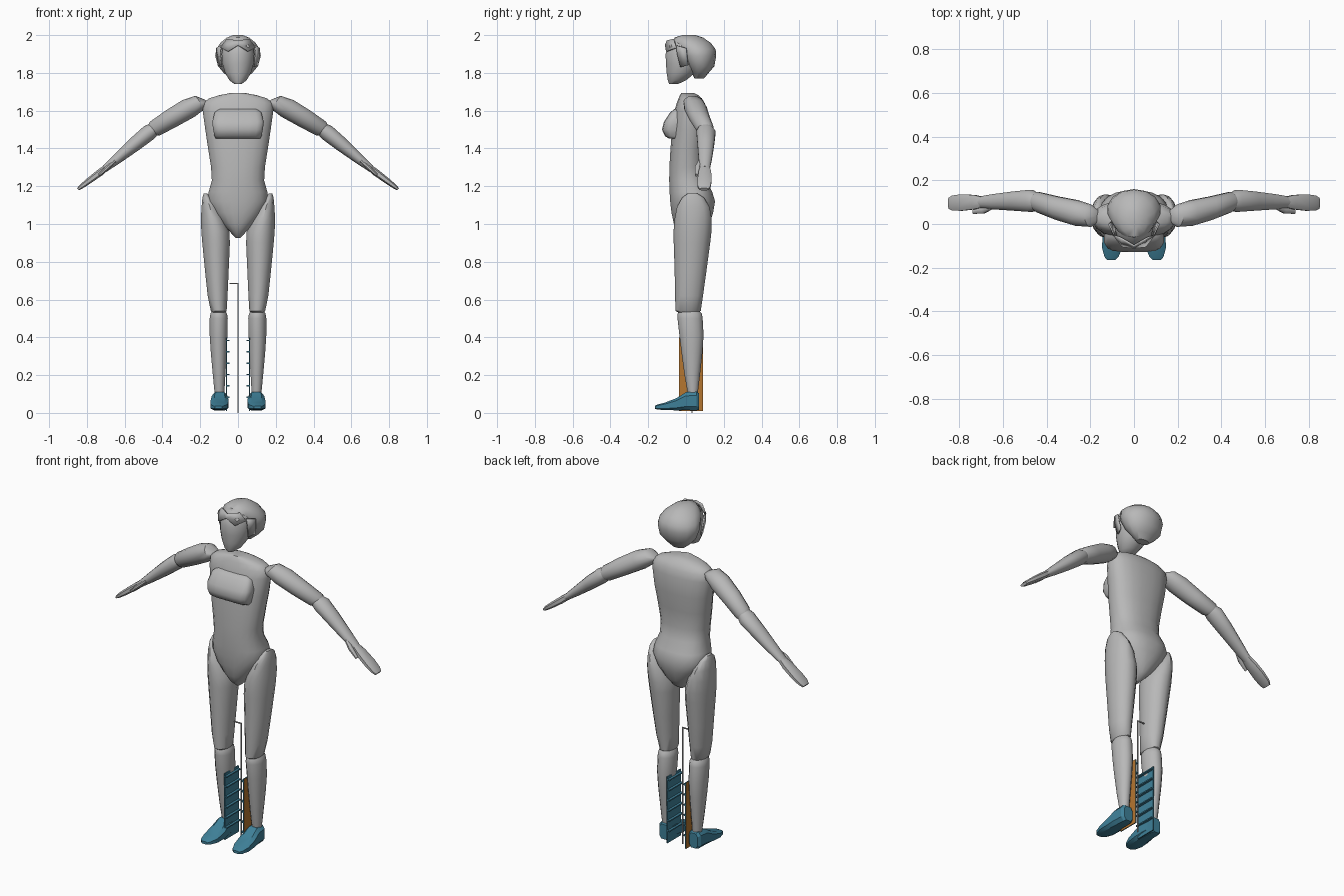
import bpy, bmesh, math
from mathutils import Vector


def material(name, rgb):
    m = bpy.data.materials.new(name)
    m.diffuse_color = (*rgb, 1)
    return m


GREY = material("light grey", (0.48, 0.48, 0.48))
TEAL = material("teal", (0.05, 0.22, 0.32))
ORANGE = material("orange brown", (0.46, 0.18, 0.03))
X, Y = Vector((1, 0, 0)), Vector((0, 1, 0))
SLANT = Vector((0.61, 0, 0.79))  # across the arm, seen from the front


def finish(name, bm, mats, mirror=False, angle=40):
    bmesh.ops.recalc_face_normals(bm, faces=bm.faces)
    me = bpy.data.meshes.new(name)
    bm.to_mesh(me)
    bm.free()
    ob = bpy.data.objects.new(name, me)
    bpy.context.collection.objects.link(ob)
    for m in mats:
        me.materials.append(m)
    if mirror:
        ob.modifiers.new("mirror", 'MIRROR')
    bpy.ops.object.select_all(action='DESELECT')
    ob.select_set(True)
    bpy.context.view_layer.objects.active = ob
    bpy.ops.object.shade_smooth_by_angle(angle=math.radians(angle))
    return ob


def loft(name, rings, mat, u=X, v=Y, n=14, power=1.0, mirror=False, angle=40):
    """Skin rings of (centre, half size along u, half size along v)."""
    bm = bmesh.new()
    loops = []
    for c, ru, rv in rings:
        loop = []
        for i in range(n):
            a = 2 * math.pi * (i + 0.5) / n
            cu, cv = math.cos(a), math.sin(a)
            cu = math.copysign(abs(cu) ** power, cu)
            cv = math.copysign(abs(cv) ** power, cv)
            loop.append(bm.verts.new(Vector(c) + u * ru * cu + v * rv * cv))
        loops.append(loop)
    for a, b in zip(loops, loops[1:]):
        for i in range(n):
            j = (i + 1) % n
            bm.faces.new((a[i], a[j], b[j], b[i]))
    bm.faces.new(loops[0])
    bm.faces.new(loops[-1])
    return finish(name, bm, [mat], mirror, angle)


def stack(name, rows, mat, **kw):
    """Upright loft from rows of (z, x centre, half width, front y, back y)."""
    rings = [((x, (f + b) / 2, z), w, (b - f) / 2) for z, x, w, f, b in rows]
    return loft(name, rings, mat, **kw)


def plate(name, points, mat, thick=0.008):
    """Mirrored flat lock of hair."""
    bm = bmesh.new()
    bm.faces.new([bm.verts.new(p) for p in points])
    ob = finish(name, bm, [mat], True)
    ob.modifiers.new("thickness", 'SOLIDIFY').thickness = thick


def box(name, lo, hi, mats, mirror=False):
    bm = bmesh.new()
    bmesh.ops.create_cube(bm, size=1)
    for w in bm.verts:
        w.co = [l + (h - l) * (c + 0.5) for l, h, c in zip(lo, hi, w.co)]
    bm.normal_update()
    if len(mats) > 1:  # second colour on the face turned outward
        for f in bm.faces:
            f.material_index = 1 if f.normal.x > 0.5 else 0
    return finish(name, bm, mats, mirror)


# Torso
stack("torso", [
    (0.925, 0, 0.012, -0.01, 0.05), (0.955, 0, 0.04, -0.045, 0.095),
    (1.0, 0, 0.085, -0.065, 0.125), (1.06, 0, 0.135, -0.078, 0.145),
    (1.12, 0, 0.163, -0.085, 0.155), (1.17, 0, 0.157, -0.088, 0.14),
    (1.23, 0, 0.14, -0.09, 0.108), (1.3, 0, 0.144, -0.089, 0.095),
    (1.4, 0, 0.16, -0.083, 0.1), (1.5, 0, 0.175, -0.075, 0.112),
    (1.6, 0, 0.189, -0.062, 0.11), (1.64, 0, 0.186, -0.05, 0.1),
    (1.665, 0, 0.155, -0.04, 0.085), (1.682, 0, 0.1, -0.033, 0.065),
    (1.693, 0, 0.04, -0.025, 0.045)], GREY, n=20, power=0.85)

# Chest
stack("chest", [
    (1.452, 0, 0.118, -0.09, 0.0), (1.465, 0, 0.126, -0.112, 0.0),
    (1.5, 0, 0.133, -0.128, 0.0), (1.54, 0, 0.138, -0.118, 0.0),
    (1.59, 0, 0.125, -0.085, 0.0), (1.61, 0, 0.1, -0.06, 0.0)],
    GREY, n=16, power=0.5)

# Legs
stack("thigh", [
    (0.525, 0.102, 0.03, -0.03, 0.055), (0.54, 0.102, 0.043, -0.055, 0.078),
    (0.62, 0.108, 0.054, -0.058, 0.09), (0.75, 0.112, 0.064, -0.06, 0.108),
    (0.9, 0.116, 0.075, -0.065, 0.128), (0.96, 0.12, 0.076, -0.066, 0.135),
    (1.03, 0.134, 0.064, -0.06, 0.136), (1.09, 0.149, 0.045, -0.048, 0.125),
    (1.14, 0.165, 0.024, -0.02, 0.095), (1.162, 0.172, 0.01, 0.01, 0.06)],
    GREY, mirror=True)
stack("shin", [
    (0.1, 0.098, 0.026, 0.01, 0.062), (0.2, 0.1, 0.034, -0.008, 0.074),
    (0.32, 0.102, 0.043, -0.024, 0.087), (0.41, 0.103, 0.048, -0.035, 0.093),
    (0.5, 0.102, 0.049, -0.045, 0.088), (0.525, 0.102, 0.045, -0.044, 0.084),
    (0.55, 0.102, 0.03, -0.03, 0.06)], GREY, mirror=True)

# Shoes, skinned from heel to toe
loft("shoe", [
    ((0.097, 0.07, 0.06), 0.028, 0.045), ((0.097, 0.055, 0.063), 0.04, 0.052),
    ((0.097, 0.0, 0.062), 0.044, 0.05), ((0.097, -0.05, 0.046), 0.05, 0.034),
    ((0.1, -0.11, 0.035), 0.048, 0.021), ((0.103, -0.15, 0.031), 0.034, 0.014),
    ((0.104, -0.165, 0.03), 0.02, 0.008)],
    TEAL, v=Vector((0, 0, 1)), n=8, power=0.6, mirror=True, angle=25)

# Arms
loft("upper_arm", [
    ((0.163, 0.035, 1.645), 0.025, 0.015), ((0.2, 0.038, 1.645), 0.052, 0.043),
    ((0.26, 0.05, 1.613), 0.06, 0.055), ((0.35, 0.072, 1.56), 0.055, 0.052),
    ((0.44, 0.1, 1.505), 0.048, 0.045), ((0.465, 0.106, 1.488), 0.03, 0.028)],
    GREY, u=Y, v=SLANT, mirror=True)
loft("forearm", [
    ((0.43, 0.1, 1.513), 0.035, 0.03), ((0.47, 0.106, 1.485), 0.052, 0.043),
    ((0.55, 0.105, 1.42), 0.045, 0.038), ((0.64, 0.102, 1.345), 0.036, 0.027),
    ((0.705, 0.1, 1.292), 0.027, 0.018)], GREY, u=Y, v=SLANT, mirror=True)
loft("hand", [
    ((0.68, 0.1, 1.312), 0.022, 0.016), ((0.73, 0.1, 1.273), 0.035, 0.02),
    ((0.79, 0.098, 1.228), 0.04, 0.017), ((0.83, 0.096, 1.198), 0.036, 0.013),
    ((0.847, 0.095, 1.184), 0.026, 0.008)],
    GREY, u=Y, v=SLANT, n=8, power=0.75, mirror=True)
loft("thumb", [
    ((0.65, 0.078, 1.335), 0.012, 0.01), ((0.69, 0.062, 1.3), 0.016, 0.013),
    ((0.735, 0.056, 1.258), 0.01, 0.008)], GREY, u=Y, v=SLANT, n=8, mirror=True)

# Head
stack("head", [
    (1.742, 0, 0.02, -0.09, -0.04), (1.76, 0, 0.046, -0.097, 0.0),
    (1.8, 0, 0.07, -0.104, 0.05), (1.85, 0, 0.085, -0.108, 0.08),
    (1.9, 0, 0.088, -0.11, 0.09), (1.95, 0, 0.078, -0.095, 0.09),
    (1.98, 0, 0.05, -0.06, 0.07)], GREY, n=16)

# Hair
stack("hair", [
    (1.77, 0, 0.04, 0.045, 0.095), (1.8, 0, 0.078, 0.03, 0.12),
    (1.835, 0, 0.108, 0.0, 0.15), (1.89, 0, 0.124, -0.03, 0.16),
    (1.925, 0, 0.118, -0.045, 0.157), (1.96, 0, 0.095, -0.07, 0.13),
    (1.987, 0, 0.06, -0.06, 0.09), (2.0, 0, 0.025, -0.02, 0.05)],
    GREY, n=14)
plate("fringe", [(0.0, -0.102, 1.972), (0.0, -0.112, 1.948),
                 (0.055, -0.106, 1.915), (0.094, -0.055, 1.935),
                 (0.06, -0.068, 1.98)], GREY)
plate("side_lock", [(0.094, -0.052, 1.945), (0.098, -0.048, 1.9),
                    (0.09, -0.03, 1.83), (0.108, 0.01, 1.84),
                    (0.118, 0.0, 1.93)], GREY)

# Panels inside the calves, with slats
box("leg_panel", (0.058, -0.037, 0.01), (0.064, 0.09, 0.4), [TEAL, ORANGE], True)
for k in range(6):
    z = 0.08 + 0.06 * k
    box(f"panel_slat_{k + 1}", (0.044, -0.037, z), (0.06, 0.088, z + 0.007),
        [TEAL], True)

# Thin bent rod between the legs
box("rod", (-0.003, 0.028, 0.0), (0.003, 0.034, 0.685), [GREY])
box("rod_hook", (-0.045, 0.028, 0.682), (0.003, 0.034, 0.688), [GREY])
